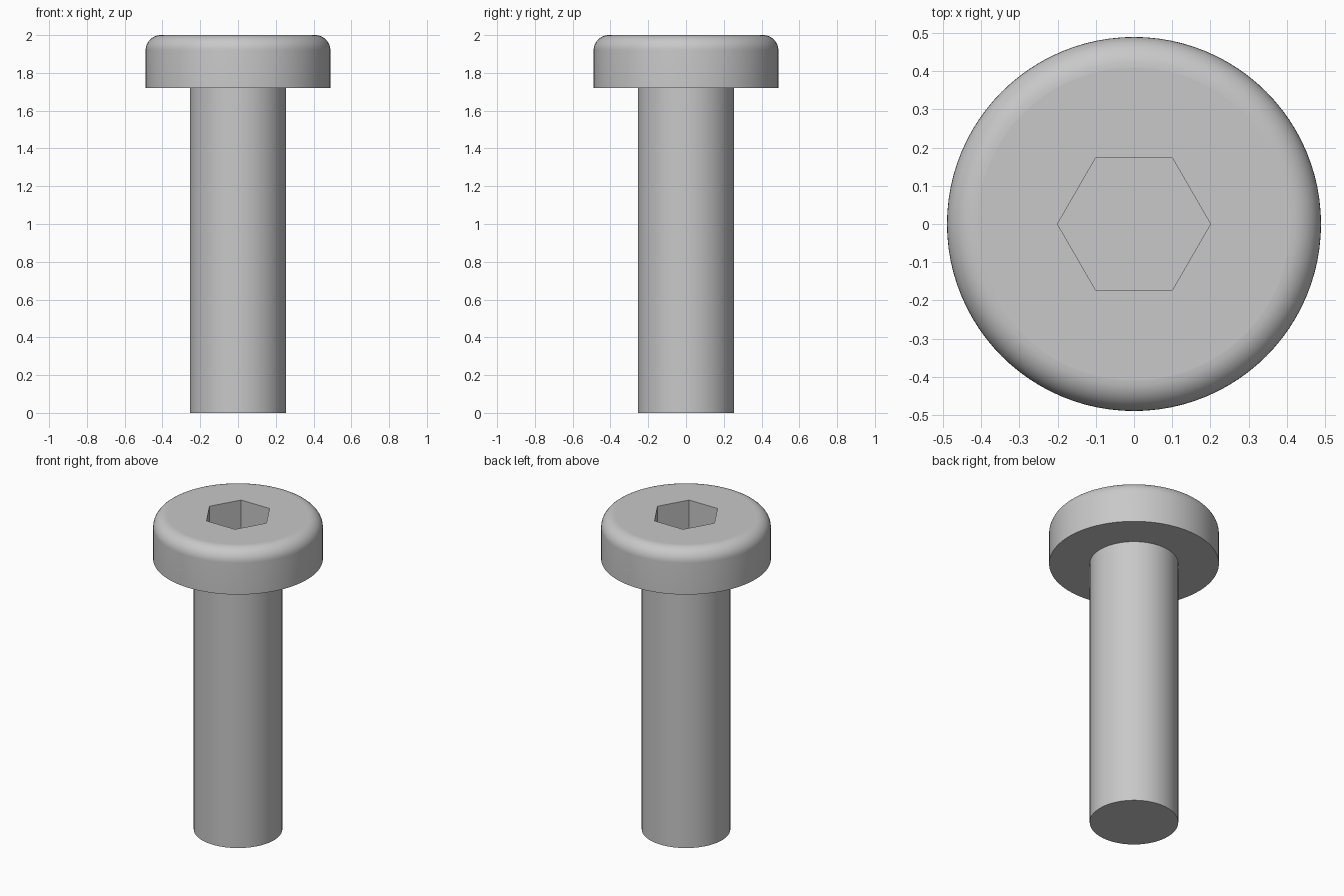
import bpy
import bmesh
from math import cos, sin, pi, radians
from mathutils import Vector

SEGMENTS = 96
HEAD_R, HEAD_BASE, TOP, FILLET = 0.489, 1.72, 2.0, 0.08
SHANK_R = 0.255
SOCKET_R, SOCKET_DEPTH = 0.2, 0.2

default_cube = bpy.data.objects.get("Cube")
if default_cube:
    bpy.data.objects.remove(default_cube, do_unlink=True)

steel = bpy.data.materials.new("grey_steel")
steel.use_nodes = True
colour = (0.58, 0.58, 0.58, 1.0)
steel.diffuse_color = colour
steel.node_tree.nodes["Principled BSDF"].inputs["Base Color"].default_value = colour


def ring(bm, radius, z, count):
    return [bm.verts.new((radius * cos(2 * pi * i / count),
                          radius * sin(2 * pi * i / count), z))
            for i in range(count)]


def skin(bm, lower, upper):
    n = len(lower)
    for i in range(n):
        j = (i + 1) % n
        bm.faces.new((lower[i], lower[j], upper[j], upper[i]))


def lathe(bm, profile):
    rings = [ring(bm, r, z, SEGMENTS) for r, z in profile]
    for lower, upper in zip(rings, rings[1:]):
        skin(bm, lower, upper)
    return rings


def loop_edges(bm, verts):
    return [bm.edges.get((v, verts[i - 1])) for i, v in enumerate(verts)]


def finish(bm, name):
    mesh = bpy.data.meshes.new(name)
    bm.to_mesh(mesh)
    bm.free()
    mesh.materials.append(steel)
    obj = bpy.data.objects.new(name, mesh)
    bpy.context.collection.objects.link(obj)
    bpy.ops.object.select_all(action='DESELECT')
    obj.select_set(True)
    bpy.context.view_layer.objects.active = obj
    bpy.ops.object.shade_smooth_by_angle(angle=radians(30))
    # Keep the flat end faces and socket walls truly flat
    for poly in mesh.polygons:
        if abs(poly.normal.z) > 0.9999:
            poly.use_smooth = False
    return obj


# Shank: plain cylinder, open where it meets the head
bm = bmesh.new()
shank_rings = lathe(bm, [(SHANK_R, 0), (SHANK_R, HEAD_BASE)])
bm.faces.new(reversed(shank_rings[0]))
finish(bm, "shank")

# Head: underside, side wall and rounded upper rim
bm = bmesh.new()
profile = [(SHANK_R, HEAD_BASE), (HEAD_R, HEAD_BASE)]
for step in range(11):
    a = pi / 2 * step / 10
    profile.append((HEAD_R - FILLET + FILLET * cos(a),
                    TOP - FILLET + FILLET * sin(a)))
rim = lathe(bm, profile)[-1]

# Hexagonal socket sunk into the head
floor = ring(bm, SOCKET_R, TOP - SOCKET_DEPTH, 6)
mouth = ring(bm, SOCKET_R, TOP, 6)
skin(bm, mouth, floor)
bm.faces.new(floor)

# Flat top between the rim and the socket mouth
bmesh.ops.triangle_fill(bm, use_beauty=True, normal=Vector((0, 0, 1)),
                        edges=loop_edges(bm, rim) + loop_edges(bm, mouth))
bmesh.ops.recalc_face_normals(bm, faces=bm.faces[:])
if max(bm.faces, key=lambda f: f.calc_center_median().z).normal.z < 0:
    bmesh.ops.reverse_faces(bm, faces=bm.faces[:])
finish(bm, "head")
